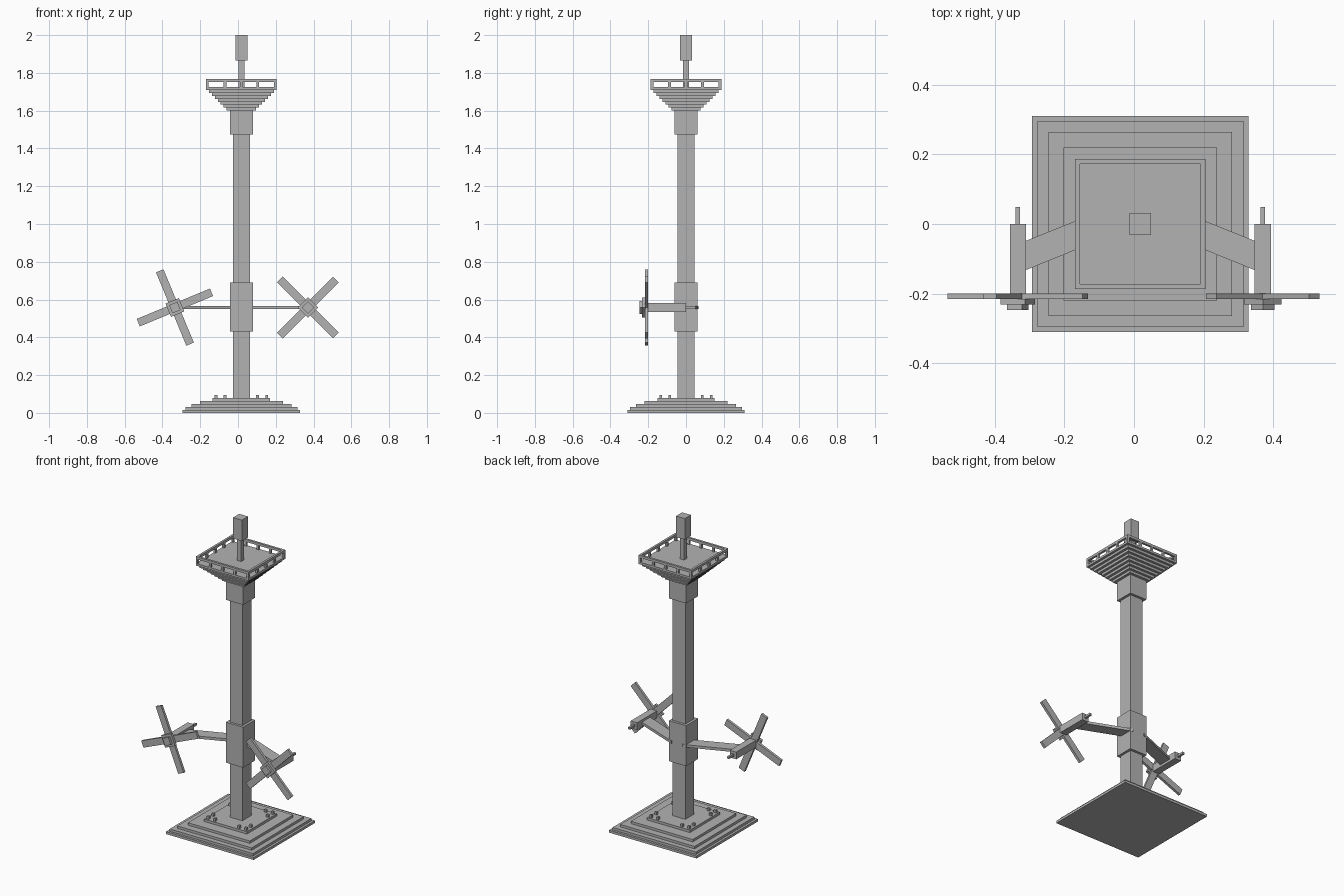
import bpy
import bmesh
from math import radians
from mathutils import Matrix

cube = bpy.data.objects.get("Cube")
if cube:
    bpy.data.objects.remove(cube, do_unlink=True)

GREY = (0.45, 0.45, 0.45, 1.0)
mat = bpy.data.materials.new("plain grey")
mat.use_nodes = True
mat.diffuse_color = GREY
mat.node_tree.nodes["Principled BSDF"].inputs["Base Color"].default_value = GREY

CX = 0.018     # tower axis
ARM_Z = 0.558  # height of the rotor arms


def finish(name, bm):
    bmesh.ops.recalc_face_normals(bm, faces=bm.faces)
    mesh = bpy.data.meshes.new(name)
    bm.to_mesh(mesh)
    bm.free()
    mesh.materials.append(mat)
    obj = bpy.data.objects.new(name, mesh)
    bpy.context.collection.objects.link(obj)
    return obj


def add_box(bm, x, y, z, turn=None):
    """Box from (low, high) ranges, optionally transformed."""
    spans = (x, y, z)
    move = Matrix.Translation([(a + b) / 2 for a, b in spans])
    size = Matrix.Diagonal([b - a for a, b in spans] + [1])
    bmesh.ops.create_cube(bm, size=1, matrix=(turn or Matrix()) @ move @ size)


def add_block(bm, half, z0, z1, x=0, y=0):
    """Square block around the tower axis."""
    add_box(bm, (CX + x - half, CX + x + half), (y - half, y + half), (z0, z1))


def block(name, half, z0, z1):
    bm = bmesh.new()
    add_block(bm, half, z0, z1)
    return finish(name, bm)


# Stepped base
bm = bmesh.new()
STEP = 0.0157
for i, half in enumerate((0.311, 0.296, 0.264, 0.22, 0.152)):
    add_block(bm, half, i * STEP, (i + 1) * STEP)
finish("stepped_base", bm)

# Three bolts in each corner of the base
bm = bmesh.new()
for sx in (-1, 1):
    for sy in (-1, 1):
        for x, y in ((0.134, 0.134), (0.086, 0.134), (0.134, 0.086)):
            add_block(bm, 0.0075, 0.075, 0.096, sx * x, sy * y)
finish("base_bolts", bm)

# Column and collars
block("column", 0.045, 0.07, 1.6)
block("arm_collar", 0.061, 0.43, 0.69)
block("upper_collar", 0.061, 1.475, 1.602)

# Stepped flare under the platform
bm = bmesh.new()
for i in range(7):
    add_block(bm, 0.078 + i * 0.0157, 1.6 + i * STEP, 1.6 + (i + 1) * STEP)
finish("platform_flare", bm)
block("platform_floor", 0.187, 1.71, 1.724)

# Railing: four sides of posts and a top rail
bm = bmesh.new()
for side in range(4):
    turn = Matrix.Translation((CX, 0, 0)) @ Matrix.Rotation(radians(90 * side), 4, "Z")
    add_box(bm, (-0.187, 0.173), (-0.187, -0.173), (1.752, 1.768), turn)
    for x in (-0.18, -0.087, 0, 0.087):
        add_box(bm, (x - 0.007, x + 0.007), (-0.187, -0.173), (1.722, 1.753), turn)
finish("railing", bm)

# Mast
block("mast_rod", 0.0155, 1.72, 1.87)
block("mast_head", 0.031, 1.865, 2.0)

# Rotor arms on both sides
for side, label, angle in ((1, "left", 45), (-1, "right", 22.5)):
    hub_x = CX + side * 0.352

    # Swept flat arm
    bm = bmesh.new()
    outline = ((0.04, 0.067), (0.34, -0.053), (0.34, -0.137), (0.04, -0.015))
    face = bm.faces.new([bm.verts.new((CX + side * x, y, ARM_Z - 0.008)) for x, y in outline])
    grown = bmesh.ops.extrude_face_region(bm, geom=[face])["geom"]
    tops = [v for v in grown if isinstance(v, bmesh.types.BMVert)]
    bmesh.ops.translate(bm, verts=tops, vec=(0, 0, 0.017))
    finish(label + "_arm", bm)

    # Housing with its tail rod
    at_hub = Matrix.Translation((hub_x, 0, ARM_Z))
    bm = bmesh.new()
    add_box(bm, (-0.023, 0.023), (-0.201, 0), (-0.023, 0.023), at_hub)
    add_box(bm, (-0.007, 0.007), (-0.01, 0.049), (-0.007, 0.007), at_hub)
    finish(label + "_rotor_housing", bm)

    # Four blades
    spin = at_hub @ Matrix.Rotation(radians(-angle), 4, "Y")
    bm = bmesh.new()
    for quarter in range(4):
        turn = spin @ Matrix.Rotation(radians(90 * quarter), 4, "Y")
        add_box(bm, (0.0215, 0.21), (-0.216, -0.2), (-0.0215, 0.0215), turn)
    finish(label + "_rotor_blades", bm)

    # Stepped hub cap
    bm = bmesh.new()
    for half, y0, y1 in ((0.038, -0.232, -0.2155), (0.0235, -0.247, -0.231), (0.022, -0.217, -0.2)):
        add_box(bm, (-half, half), (y0, y1), (-half, half), spin)
    finish(label + "_rotor_hub", bm)
